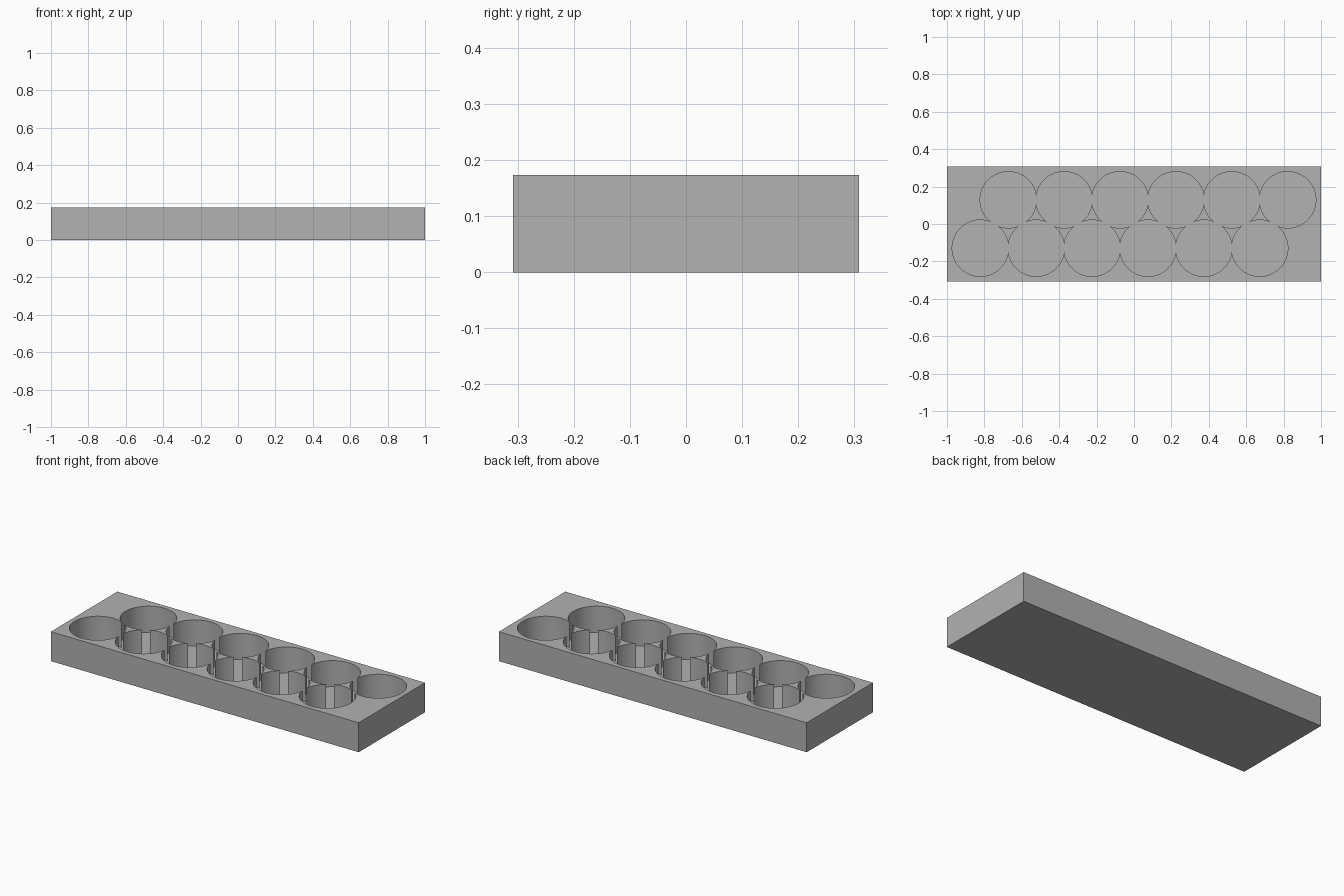
import bpy, math

if "Cube" in bpy.data.objects:
    bpy.data.objects.remove(bpy.data.objects["Cube"], do_unlink=True)

LENGTH, WIDTH, HEIGHT = 2.0, 0.616, 0.173
PITCH, RADIUS, FLOOR = 0.2987, 0.1508, 0.02
COLUMNS = 6

# Plain grey material
grey = bpy.data.materials.new("plain_grey")
grey.use_nodes = True
colour = (0.445, 0.445, 0.445, 1)
grey.diffuse_color = colour
grey.node_tree.nodes["Principled BSDF"].inputs["Base Color"].default_value = colour

# Rectangular block
bpy.ops.mesh.primitive_cube_add(size=1, location=(0, 0, HEIGHT / 2))
tray = bpy.context.object
tray.name = "holder_tray"
tray.scale = (LENGTH, WIDTH, HEIGHT)
bpy.ops.object.transform_apply(location=True, rotation=False, scale=True)
tray.data.materials.append(grey)


def drill_pocket(x, y):
    """Cut one blind round pocket into the tray."""
    bpy.ops.mesh.primitive_cylinder_add(vertices=96, radius=RADIUS, depth=HEIGHT,
                                        location=(x, y, FLOOR + HEIGHT / 2))
    cutter = bpy.context.object
    cutter.name = "pocket_cutter"
    cutter.hide_render = True
    cutter.data.materials.append(grey)
    bpy.context.view_layer.objects.active = tray
    cut = tray.modifiers.new("pocket", "BOOLEAN")
    cut.operation = "DIFFERENCE"
    cut.solver = "EXACT"
    cut.object = cutter
    bpy.ops.object.modifier_apply(modifier=cut.name)
    bpy.data.objects.remove(cutter, do_unlink=True)


# Two staggered rows of pockets, just overlapping so thin slots join them
row_offset = PITCH * math.sqrt(3) / 4
for side in (-1, 1):
    for i in range(COLUMNS):
        x = (i - (COLUMNS - 1) / 2) * PITCH + side * PITCH / 4
        drill_pocket(x, side * row_offset)

# Smooth pocket walls, crisp rims
bpy.ops.object.select_all(action="DESELECT")
tray.select_set(True)
bpy.context.view_layer.objects.active = tray
bpy.ops.object.shade_smooth_by_angle(angle=math.radians(30))
